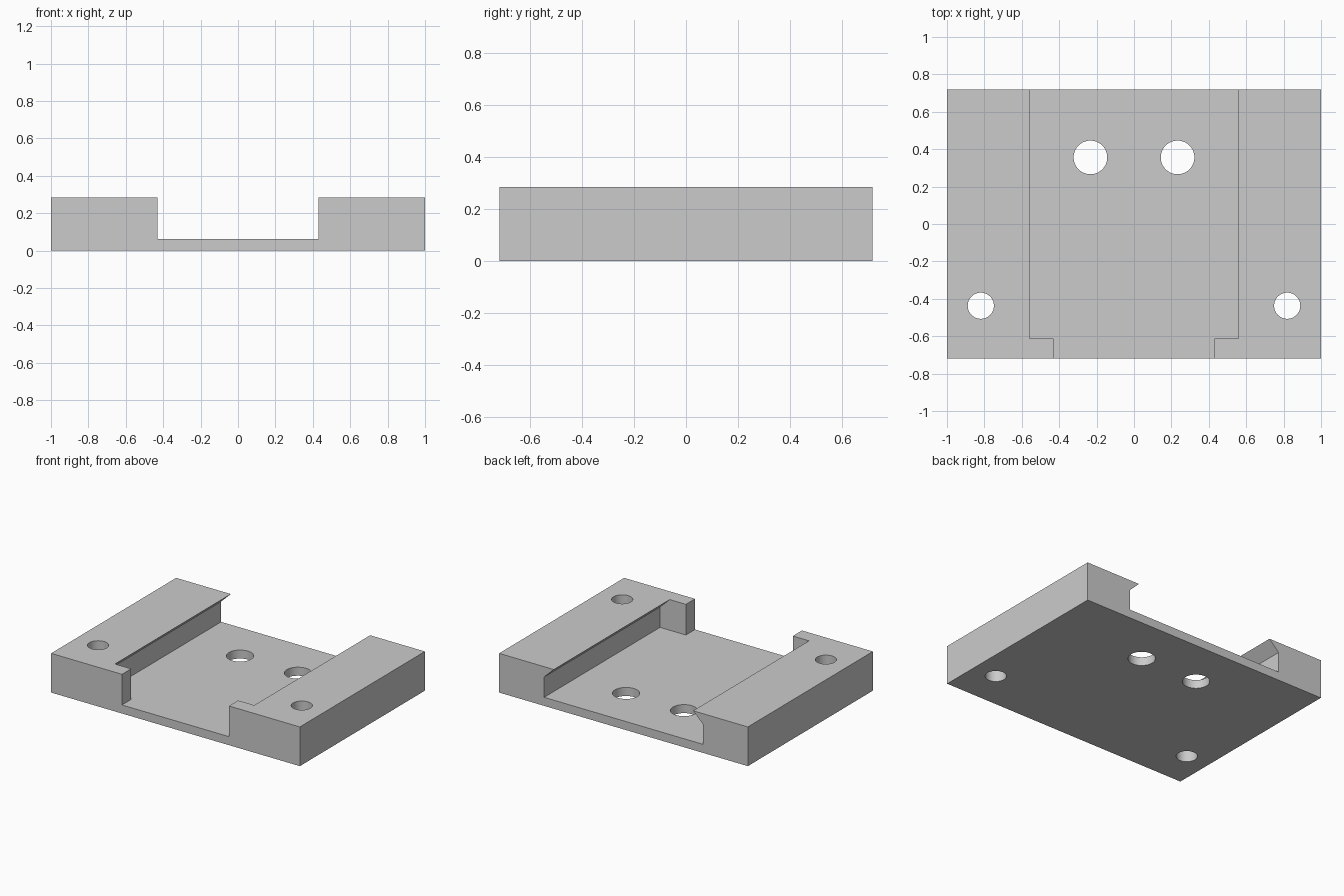
import bpy, bmesh, math
from mathutils import Matrix

cube = bpy.data.objects.get("Cube")
if cube:
    bpy.data.objects.remove(cube, do_unlink=True)

HALF_W, HALF_D, TOP, FLOOR = 1.0, 0.718, 0.285, 0.062

grey = bpy.data.materials.new("plain grey")
grey.use_nodes = True
colour = (0.6, 0.6, 0.6, 1)
grey.diffuse_color = colour
grey.node_tree.nodes["Principled BSDF"].inputs["Base Color"].default_value = colour


def finish(name, bm):
    bmesh.ops.recalc_face_normals(bm, faces=bm.faces[:])
    mesh = bpy.data.meshes.new(name)
    bm.to_mesh(mesh)
    bm.free()
    mesh.materials.append(grey)
    obj = bpy.data.objects.new(name, mesh)
    bpy.context.collection.objects.link(obj)
    return obj


def mirrored_prism(name, half, y0, y1):
    """Mirror a half profile (x, z) across x = 0 and extrude it along y."""
    outline = half + [(-x, z) for x, z in reversed(half)]
    bm = bmesh.new()
    face = bm.faces.new([bm.verts.new((x, y0, z)) for x, z in outline])
    ext = bmesh.ops.extrude_face_region(bm, geom=[face])["geom"]
    verts = [v for v in ext if isinstance(v, bmesh.types.BMVert)]
    bmesh.ops.translate(bm, verts=verts, vec=(0, y1 - y0, 0))
    return finish(name, bm)


def hole_cutter(name, x, y, radius):
    bm = bmesh.new()
    bmesh.ops.create_cone(bm, cap_ends=True, segments=48, radius1=radius,
                          radius2=radius, depth=1,
                          matrix=Matrix.Translation((x, y, 0.1)))
    return finish(name, bm)


# Bracket body with the narrow front opening running right through
body = mirrored_prism("mounting_bracket", [
    (HALF_W, 0), (HALF_W, TOP), (0.43, TOP), (0.43, FLOOR)], -HALF_D, HALF_D)

# Undercut channel, open at the back and stopped at the front
cutters = [mirrored_prism("channel_cutter", [
    (0.638, FLOOR), (0.638, 0.21), (0.56, TOP), (0.56, 0.5)], -0.613, 1)]

# Screw holes: a wide pair in the floor, a smaller pair in the rails
for side in (-1, 1):
    cutters.append(hole_cutter("floor_hole_cutter", side * 0.233, 0.356, 0.09))
    cutters.append(hole_cutter("rail_hole_cutter", side * 0.819, -0.437, 0.07))

for cutter in cutters:
    cutter.hide_render = True
    mod = body.modifiers.new(cutter.name, "BOOLEAN")
    mod.operation = "DIFFERENCE"
    mod.solver = "EXACT"
    mod.object = cutter

# Bake the cuts, then discard the cutters
graph = bpy.context.evaluated_depsgraph_get()
body_mesh = bpy.data.meshes.new_from_object(body.evaluated_get(graph))
body.modifiers.clear()
body.data = body_mesh
for cutter in cutters:
    bpy.data.objects.remove(cutter, do_unlink=True)

# Round hole walls, crisp edges elsewhere
bpy.ops.object.select_all(action="DESELECT")
body.select_set(True)
bpy.context.view_layer.objects.active = body
bpy.ops.object.shade_smooth_by_angle(angle=math.radians(30))
